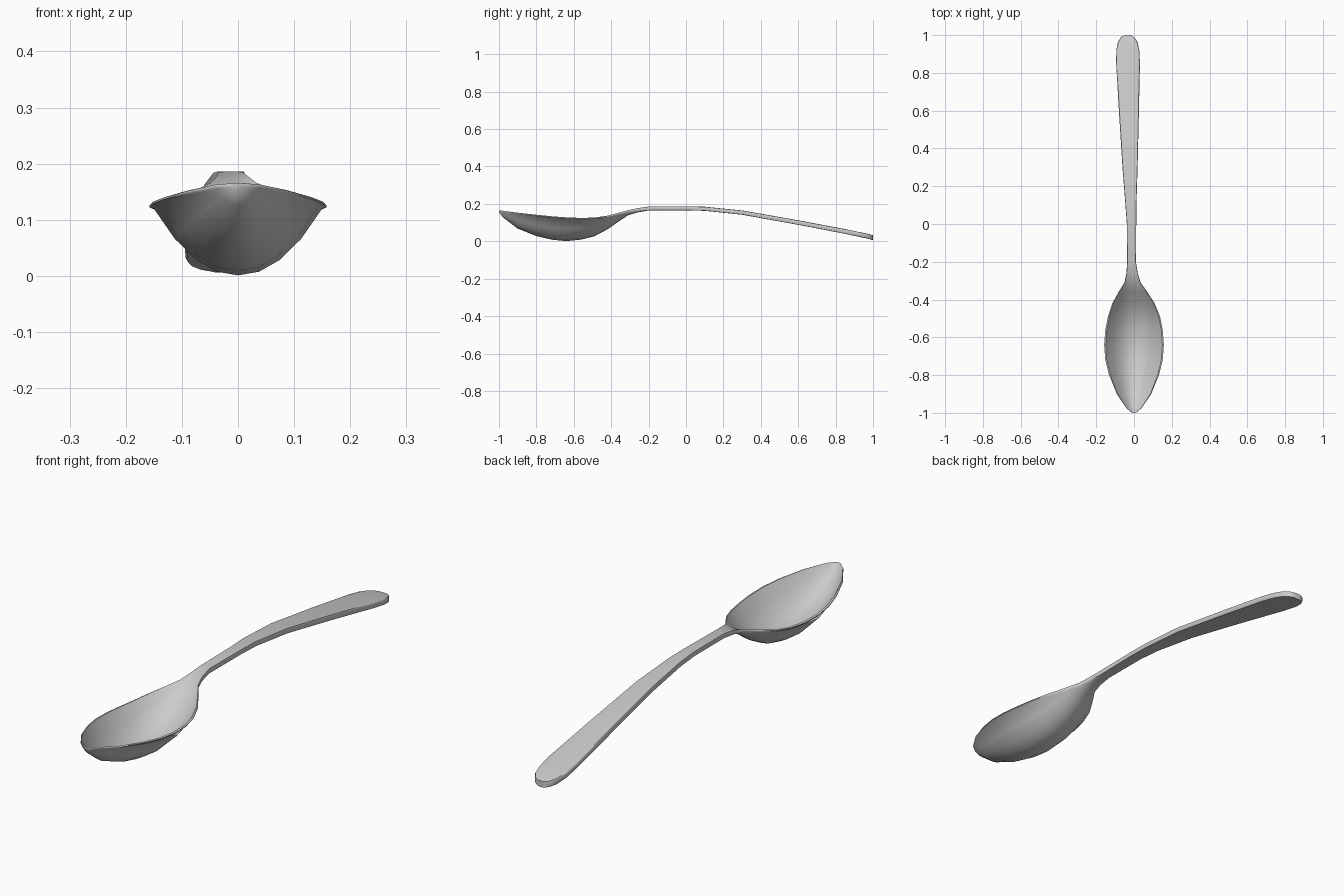
import bpy, bmesh, math

if "Cube" in bpy.data.objects:
    bpy.data.objects.remove(bpy.data.objects["Cube"])

# Stations along the spoon: y, half width, rim z, bottom z
STATIONS = [
    (-1.00, 0.010, 0.165, 0.153),
    (-0.975, 0.040, 0.163, 0.125),
    (-0.90, 0.091, 0.153, 0.068),
    (-0.80, 0.132, 0.142, 0.028),
    (-0.72, 0.152, 0.134, 0.009),
    (-0.64, 0.158, 0.128, 0.001),
    (-0.56, 0.152, 0.125, 0.009),
    (-0.49, 0.138, 0.127, 0.027),
    (-0.42, 0.112, 0.137, 0.064),
    (-0.36, 0.076, 0.152, 0.106),
    (-0.31, 0.043, 0.166, 0.139),
    (-0.26, 0.030, 0.177, 0.154),
    (-0.20, 0.023, 0.185, 0.165),
    (0.00, 0.025, 0.186, 0.165),
    (0.10, 0.029, 0.184, 0.163),
    (0.30, 0.040, 0.164, 0.142),
    (0.60, 0.053, 0.111, 0.088),
    (0.85, 0.063, 0.064, 0.040),
    (0.92, 0.061, 0.050, 0.025),
    (0.965, 0.051, 0.041, 0.016),
    (0.99, 0.034, 0.035, 0.009),
    (1.00, 0.016, 0.032, 0.006),
]
U = [i / 4 for i in range(-4, 5)]
INSET = 0.95


def blend(y, bowl, neck, end):
    """Value held in the bowl, easing to the neck, then on to the handle end."""
    if y < -0.2:
        k = max(0, (y + 0.48) / 0.28)
        return bowl + (neck - bowl) * k
    return neck + (end - neck) * max(0, y) ** 0.8


def section(y, w, rim, bot):
    """Closed ring: hollow upper side, rounded edge, curved underside."""
    cx = blend(y, 0, -0.013, -0.034)
    edge = blend(y, 0.008, 0.019, 0.024)
    top = bot + blend(y, 0.013, 0.021, 0.026)
    bulge = [1 - abs(u) ** 2.1 for u in U]
    low = rim - edge
    upper = [(cx + u * w * INSET, y, rim + (top - rim) * b) for u, b in zip(U, bulge)]
    lower = [(cx + u * w * INSET, y, low + (bot - low) * b) for u, b in zip(U, bulge)]
    right = [(cx + w, y, rim - edge * k) for k in (0.25, 0.7)]
    left = [(cx - w, y, rim - edge * k) for k in (0.7, 0.25)]
    return upper + right + lower[::-1] + left


# Loft the sections into one body
bm = bmesh.new()
rings = [[bm.verts.new(p) for p in section(*s)] for s in STATIONS]
n = len(rings[0])
for a, b in zip(rings, rings[1:]):
    for i in range(n):
        j = (i + 1) % n
        bm.faces.new((a[i], a[j], b[j], b[i]))
bm.faces.new(rings[0])
bm.faces.new(rings[-1][::-1])
bmesh.ops.recalc_face_normals(bm, faces=bm.faces)
mesh = bpy.data.meshes.new("spoon")
bm.to_mesh(mesh)
bm.free()
spoon = bpy.data.objects.new("spoon", mesh)
bpy.context.collection.objects.link(spoon)

# Plain metal grey
grey = bpy.data.materials.new("metal_grey")
grey.diffuse_color = (0.6, 0.6, 0.6, 1)
grey.use_nodes = True
grey.node_tree.nodes["Principled BSDF"].inputs["Base Color"].default_value = grey.diffuse_color
mesh.materials.append(grey)

# Smooth shading with crisp rim
bpy.context.view_layer.objects.active = spoon
spoon.select_set(True)
bpy.ops.object.shade_smooth_by_angle(angle=math.radians(60))
